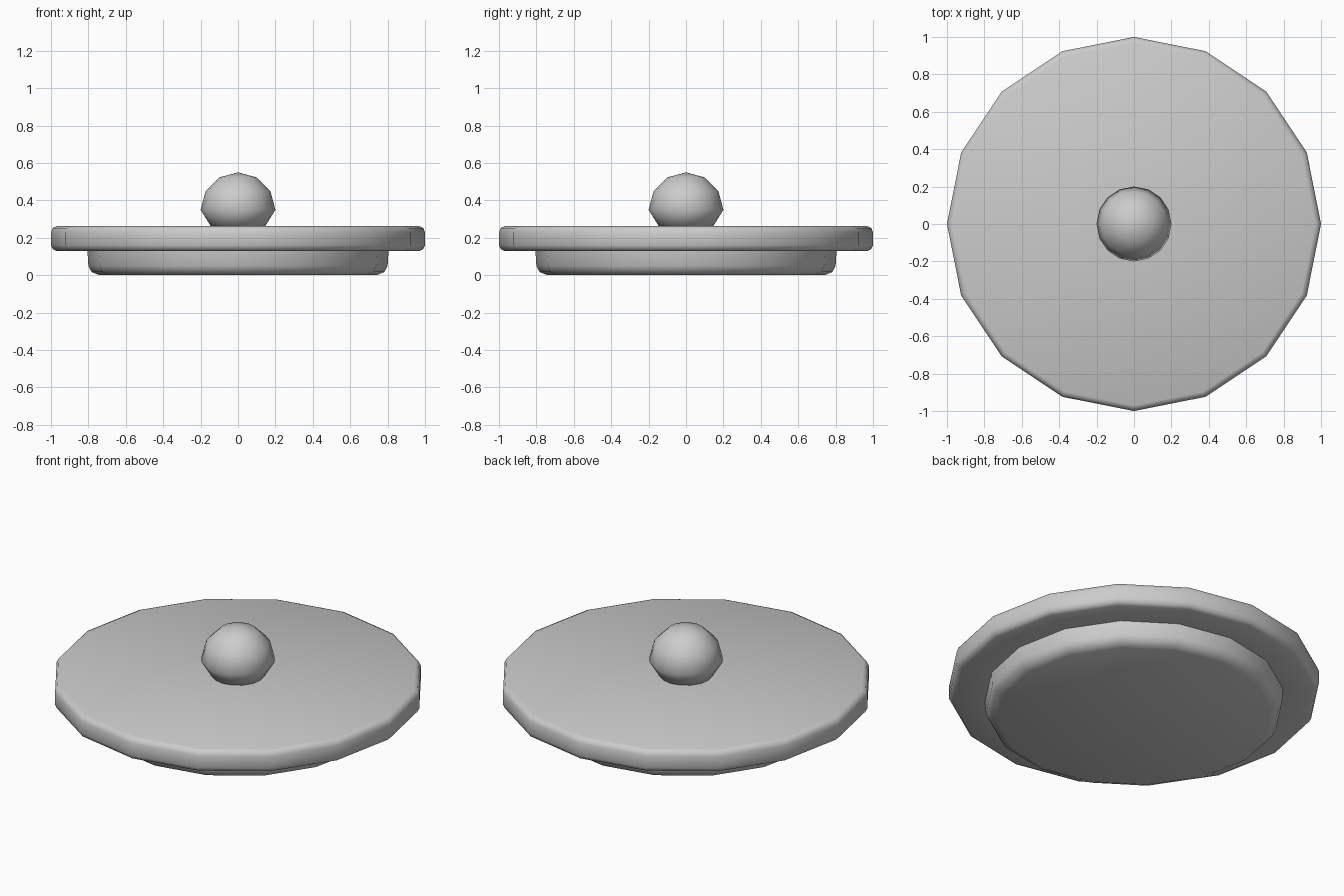
import bpy, bmesh, math

if "Cube" in bpy.data.objects:
    bpy.data.objects.remove(bpy.data.objects["Cube"])

SIDES = 16


def lathe(name, profile, angle):
    """Spin an (r, z) profile around z; r = 0 points become poles, open ends are capped."""
    bm = bmesh.new()
    rings = []
    for r, z in profile:
        if r == 0:
            rings.append([bm.verts.new((0, 0, z))] * SIDES)
        else:
            rings.append([bm.verts.new((r * math.cos(2 * math.pi * i / SIDES),
                                        r * math.sin(2 * math.pi * i / SIDES), z))
                          for i in range(SIDES)])
    for a, b in zip(rings, rings[1:]):
        for i in range(SIDES):
            j = (i + 1) % SIDES
            bm.faces.new(list(dict.fromkeys((a[i], a[j], b[j], b[i]))))
    for ring in (rings[0], rings[-1]):
        if ring[0] is not ring[1]:
            bm.faces.new(ring)
    bmesh.ops.recalc_face_normals(bm, faces=bm.faces[:])
    mesh = bpy.data.meshes.new(name)
    bm.to_mesh(mesh)
    bm.free()
    ob = bpy.data.objects.new(name, mesh)
    bpy.context.collection.objects.link(ob)
    bpy.ops.object.select_all(action='DESELECT')
    ob.select_set(True)
    bpy.context.view_layer.objects.active = ob
    bpy.ops.object.shade_smooth_by_angle(angle=math.radians(angle))
    return ob


# Lid: narrower plug below, wide plate with rounded rim above
lathe("lid", [(0.74, 0), (0.782, 0.017), (0.80, 0.05), (0.805, 0.13),
              (0.97, 0.13), (0.99, 0.139), (1.0, 0.16),
              (1.0, 0.231), (0.99, 0.253), (0.97, 0.262)], 50)

# Knob: ball of 30 degree rings, narrowing where it meets the plate
ball = [(0.2 * math.cos(math.radians(a)), 0.35 + 0.2 * math.sin(math.radians(a)))
        for a in (0, 30, 60)]
lathe("knob", [(0.14, 0.253), (0.2, 0.35)] + ball[1:] + [(0, 0.55)], 60)
